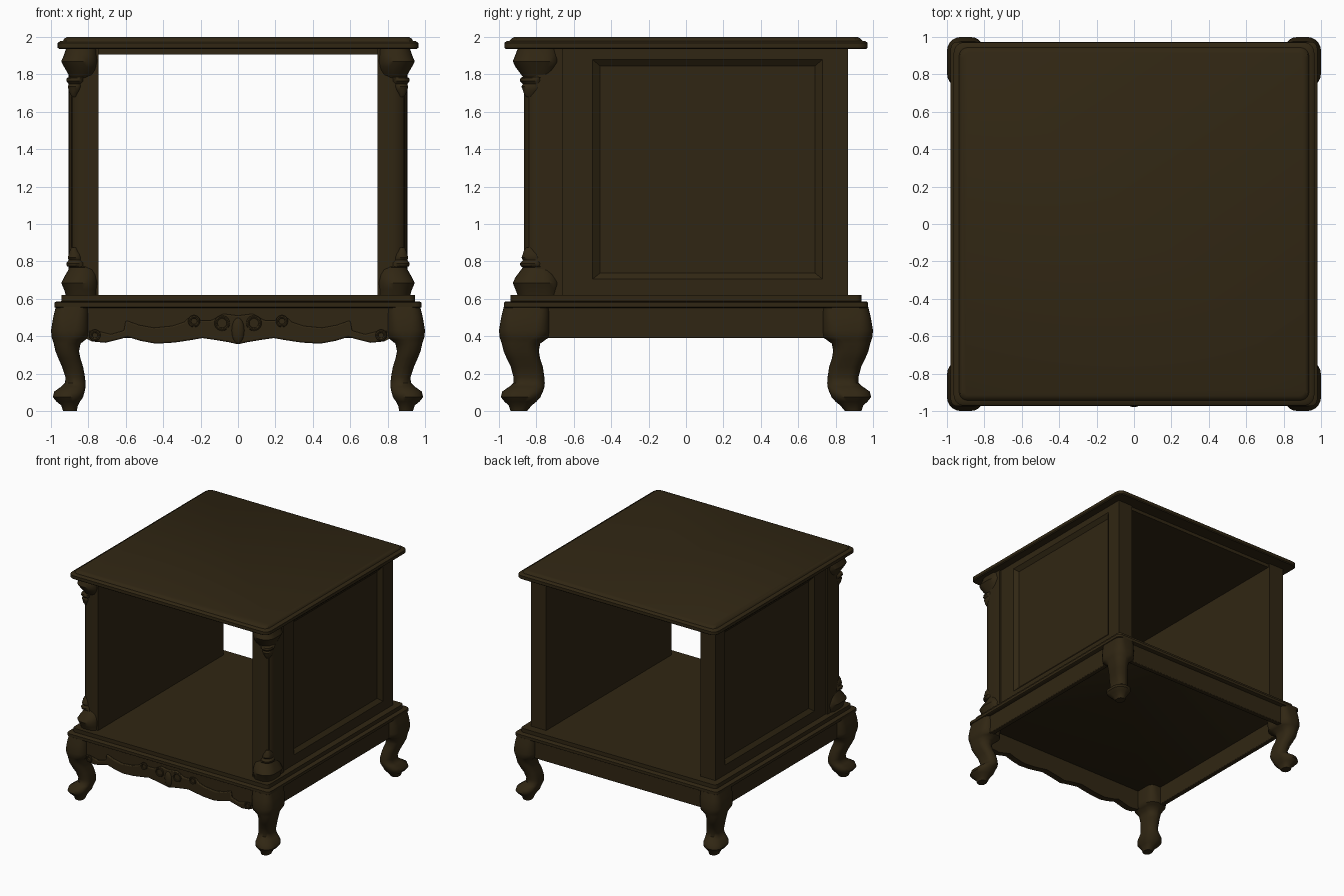
import bpy, bmesh, math

if "Cube" in bpy.data.objects:
    bpy.data.objects.remove(bpy.data.objects["Cube"])

wood = bpy.data.materials.new("dark walnut")
wood.diffuse_color = (0.030, 0.0195, 0.0065, 1)
wood.use_nodes = True
wood.node_tree.nodes["Principled BSDF"].inputs["Base Color"].default_value = wood.diffuse_color


def finish(bm, name, bevel=0.0, segs=2, angle=35):
    """Turn a bmesh into a named, smooth-by-angle wooden object."""
    bmesh.ops.recalc_face_normals(bm, faces=bm.faces)
    me = bpy.data.meshes.new(name)
    bm.to_mesh(me)
    bm.free()
    ob = bpy.data.objects.new(name, me)
    bpy.context.collection.objects.link(ob)
    me.materials.append(wood)
    if bevel:
        m = ob.modifiers.new("bevel", 'BEVEL')
        m.width, m.segments, m.limit_method = bevel, segs, 'ANGLE'
    bpy.ops.object.select_all(action='DESELECT')
    ob.select_set(True)
    bpy.context.view_layer.objects.active = ob
    bpy.ops.object.shade_smooth_by_angle(angle=math.radians(angle))
    return ob


def loft(rings, name, **kw):
    """Skin a list of equal-length point rings and cap both ends."""
    bm = bmesh.new()
    vs = [[bm.verts.new(p) for p in r] for r in rings]
    n = len(vs[0])
    for a, b in zip(vs, vs[1:]):
        for i in range(n):
            bm.faces.new((a[i], a[(i + 1) % n], b[(i + 1) % n], b[i]))
    bm.faces.new(vs[0])
    bm.faces.new(vs[-1])
    return finish(bm, name, **kw)


def rounded(z, x0, x1, y0, y1, r, sx=1, sy=1, seg=5):
    """Rounded rectangle at height z, mirrored by the signs."""
    r = min(r, (x1 - x0) * .49, (y1 - y0) * .49)
    pts = []
    for cx, cy, a0 in ((x1 - r, y1 - r, 0), (x0 + r, y1 - r, 90),
                       (x0 + r, y0 + r, 180), (x1 - r, y0 + r, 270)):
        for i in range(seg + 1):
            a = math.radians(a0 + 90 * i / seg)
            pts.append((sx * (cx + r * math.cos(a)), sy * (cy + r * math.sin(a)), z))
    return pts


def slab(name, steps):
    """Stack of centred rounded rectangles: (z, half x, half y, radius)."""
    return loft([rounded(z, -x, x, -y, y, r) for z, x, y, r in steps], name)


def box(name, x0, x1, y0, y1, z0, z1, bevel=0.0):
    return loft([[(x0, y0, z), (x1, y0, z), (x1, y1, z), (x0, y1, z)] for z in (z0, z1)],
                name, bevel=bevel)


# Table top, rail plate under it, and stepped base
slab("table_top", [(1.935, .955, .963, .05), (1.942, .964, .971, .055), (1.968, .964, .971, .055),
                   (1.977, .952, .96, .05), (1.979, .935, .943, .045), (1.99, .93, .935, .04),
                   (1.999, .915, .92, .04)])
box("top_rail_plate", -.80, .80, -.85, .85, 1.905, 1.94)
slab("base_moulding", [(.55, .972, .966, .03), (.555, .98, .974, .035), (.58, .98, .974, .035),
                       (.586, .97, .965, .03), (.587, .945, .938, .03), (.62, .945, .938, .03)])


# Side walls with recessed panel
def rect(x, y0, y1, z0, z1):
    return [(x, y0, z0), (x, y1, z0), (x, y1, z1), (x, y0, z1)]


for s, side in ((-1, "left"), (1, "right")):
    full = (-.84, .865, .615, 1.94)
    loft([rect(s * .745, *full), rect(s * .89, *full),
          rect(s * .89, -.50, .73, .705, 1.88), rect(s * .862, -.46, .69, .737, 1.845)],
         side + "_wall", angle=20)
    # Front corner post with rounded outer edge
    prof = [(.745, .66), (.745, .866)]
    prof += [(.825 + .08 * math.sin(math.radians(a)), .786 + .08 * math.cos(math.radians(a)))
             for a in range(0, 91, 15)] + [(.905, .66)]
    loft([[(s * x, -y, z) for x, y in prof] for z in (.615, 1.94)], side + "_front_post")
    # Side aprons
    a, b = sorted((s * .90, s * .945))
    box(side + "_apron", a, b, -.80, .80, .39, .56, bevel=.006)
box("back_apron", -.85, .85, .895, .94, .39, .56, bevel=.006)

# Carved corner ornaments: (z, x0, x1, y0, y1, radius)
orn = [(1.937, .75, .92, .68, .90, .07), (1.905, .75, .93, .675, .912, .08),
       (1.87, .75, .945, .675, .926, .085), (1.84, .75, .93, .68, .912, .085),
       (1.80, .75, .907, .69, .882, .08), (1.787, .77, .90, .71, .872, .08),
       (1.78, .82, .915, .765, .885, .06), (1.765, .82, .918, .765, .888, .06),
       (1.748, .83, .905, .77, .872, .05), (1.735, .835, .91, .775, .88, .05),
       (1.715, .84, .905, .78, .872, .045), (1.70, .855, .90, .80, .868, .03),
       (1.68, .86, .89, .81, .855, .02)]
# Cabriole legs: (z, x0, x1, y0, y1, radius)
leg = [(.555, .80, .975, .73, .975, .05), (.50, .80, .988, .73, .988, .06),
       (.43, .80, 1.0, .73, 1.0, .075), (.395, .80, .996, .73, .996, .08),
       (.382, .815, .992, .75, .992, .08), (.36, .842, .985, .78, .985, .08),
       (.32, .85, .976, .787, .975, .08), (.28, .842, .96, .78, .958, .08),
       (.235, .828, .94, .765, .936, .08), (.18, .818, .922, .757, .922, .08),
       (.15, .815, .925, .755, .922, .08), (.13, .815, .945, .756, .945, .07),
       (.105, .82, .982, .765, .982, .075), (.075, .828, .99, .778, .99, .075),
       (.05, .845, .97, .80, .97, .065), (.03, .856, .945, .825, .948, .05),
       (0, .862, .935, .85, .938, .04)]
for sx, side in ((-1, "left"), (1, "right")):
    for sy, end in ((-1, "front"), (1, "back")):
        loft([rounded(*r, sx, sy) for r in leg], f"{end}_{side}_leg", angle=50)
    loft([rounded(*r, sx, -1) for r in orn], f"upper_{side}_ornament", angle=45)
    loft([rounded(2.555 - r[0], *r[1:], sx, -1) for r in orn], f"lower_{side}_ornament", angle=45)

# Front apron: scalloped lower edge, right half mirrored to the left
low = [(0, .357), (.05, .368), (.12, .38), (.19, .39), (.26, .378), (.34, .366), (.44, .36),
       (.52, .375), (.59, .396), (.64, .382), (.71, .365), (.78, .372), (.83, .395)]
high = [(0, .51), (.08, .52), (.14, .485), (.20, .485), (.25, .51), (.29, .475), (.35, .455),
        (.45, .445), (.53, .46), (.60, .485), (.61, .43), (.68, .41), (.74, .425), (.80, .43)]


def both(pts):
    return [(-x, z) for x, z in reversed(pts[1:])] + pts


def plate(name, outline, y0, y1, bevel=0.0):
    return loft([[(x, y, z) for x, z in outline] for y in (y0, y1)], name, bevel=bevel)


plate("front_apron", both(low) + [(.83, .56), (-.83, .56)], -.90, -.945)
plate("apron_carving", both([p for p in low if p[0] < .8]) + both(high)[::-1], -.94, -.962, bevel=.008)


# Scroll rings and centre shell on the front apron
def scroll(name, x, z, R, r):
    n, m = 20, 8
    bm = bmesh.new()
    g = [[bm.verts.new((x + (R + r * math.cos(b)) * math.cos(a), -.96 + r * math.sin(b),
                        z + (R + r * math.cos(b)) * math.sin(a)))
          for b in [2 * math.pi * j / m for j in range(m)]]
         for a in [2 * math.pi * i / n for i in range(n)]]
    for i in range(n):
        for j in range(m):
            k, l = (i + 1) % n, (j + 1) % m
            bm.faces.new((g[i][j], g[k][j], g[k][l], g[i][l]))
    finish(bm, name)


for s, side in ((-1, "left"), (1, "right")):
    for i, (x, z, R) in enumerate(((.085, .47, .033), (.235, .48, .024), (.765, .405, .022))):
        scroll(f"{side}_scroll_{i + 1}", s * x, z, R, .009)
bm = bmesh.new()
bmesh.ops.create_uvsphere(bm, u_segments=20, v_segments=12, radius=1)
for v in bm.verts:
    v.co = (v.co.x * .035, -.957 + v.co.y * .022, .43 + v.co.z * .07)
finish(bm, "centre_shell")
